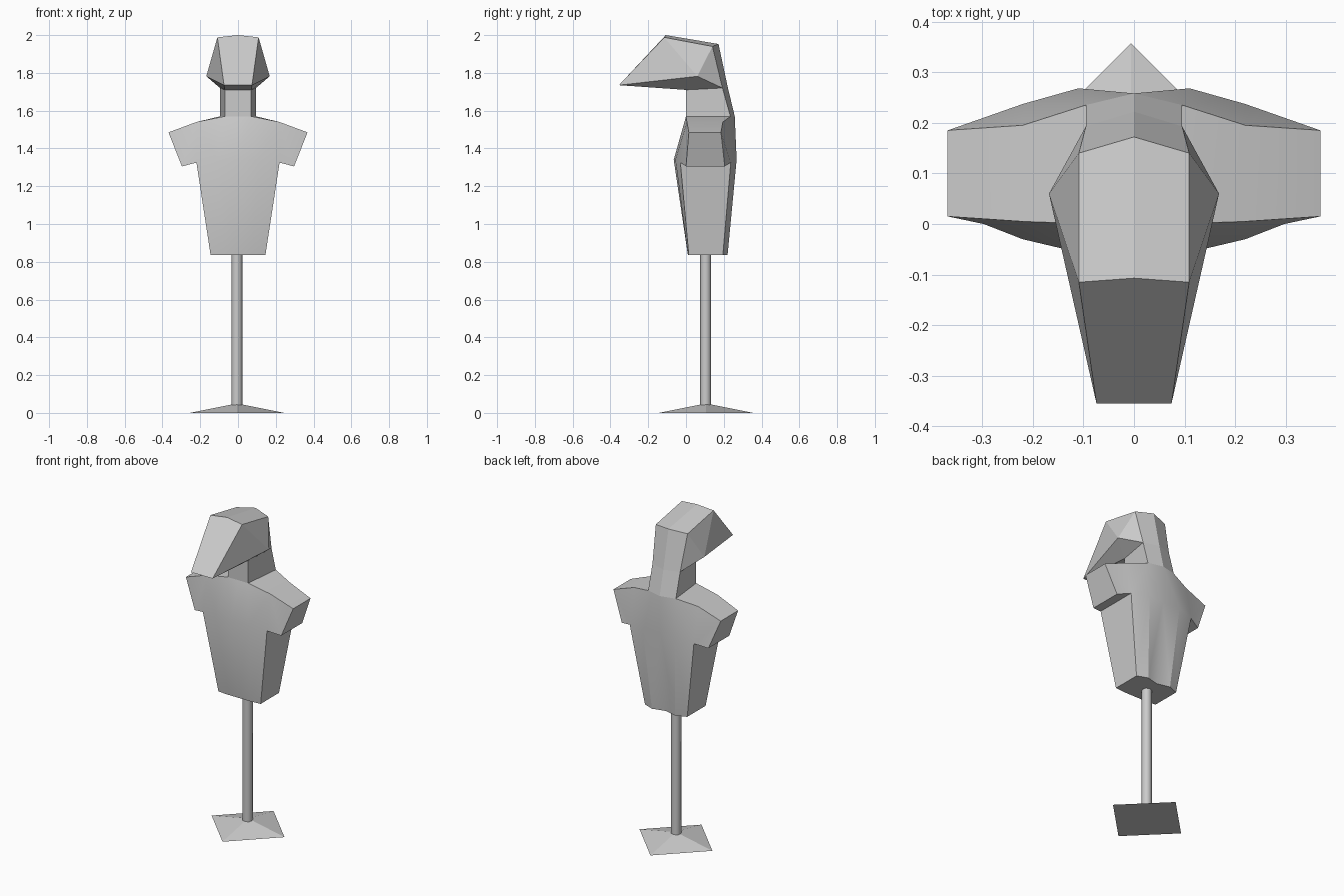
import bpy, bmesh, math

if "Cube" in bpy.data.objects:
    bpy.data.objects.remove(bpy.data.objects["Cube"])


def mirrored(name, pts, faces, smooth):
    """Right half from named points, mirrored over x = 0."""
    bm = bmesh.new()
    v = {k: bm.verts.new(p) for k, p in pts.items()}
    for f in faces:
        bm.faces.new([v[k] for k in f.split()])
    bmesh.ops.mirror(bm, geom=bm.verts[:] + bm.edges[:] + bm.faces[:],
                     axis='X', merge_dist=0.0005)
    bmesh.ops.remove_doubles(bm, verts=bm.verts[:], dist=0.0005)
    bmesh.ops.recalc_face_normals(bm, faces=bm.faces[:])
    me = bpy.data.meshes.new(name)
    bm.to_mesh(me)
    bm.free()
    ob = bpy.data.objects.new(name, me)
    bpy.context.collection.objects.link(ob)
    if smooth:
        bpy.ops.object.select_all(action='DESELECT')
        ob.select_set(True)
        bpy.context.view_layer.objects.active = ob
        bpy.ops.object.shade_smooth_by_angle(angle=math.radians(25))
    return ob


def cone(name, sides, r1, r2, z0, z1, y, x=-0.006):
    bpy.ops.mesh.primitive_cone_add(vertices=sides, radius1=r1, radius2=r2,
                                    depth=z1 - z0, location=(x, y, (z0 + z1) / 2))
    bpy.context.object.name = name


# stand: diamond foot and pole
cone("stand_foot", 4, 0.25, 0, 0, 0.05, 0.107)
cone("stand_pole", 8, 0.029, 0.029, 0.03, 0.87, 0.104)
bpy.ops.object.shade_smooth_by_angle(angle=math.radians(50))

# torso: half rings at hem (h), chest (c), shoulder (s), plus sleeve end (e)
rings = {
    "h": [(0, .01, .835), (.075, .01, .835), (.145, .015, .835),
          (.145, .195, .835), (.08, .22, .835), (0, .2, .835)],
    "c": [(0, -.065, 1.34), (.11, -.056, 1.34), (.22, -.03, 1.325),
          (.22, .237, 1.325), (.11, .268, 1.34), (0, .252, 1.34)],
    "s": [(0, 0, 1.57), (.07, 0, 1.57), (.22, .005, 1.54),
          (.22, .195, 1.54), (.095, .235, 1.57), (0, .258, 1.57)],
}
pts = {f"{k}{i}": p for k, ring in rings.items() for i, p in enumerate(ring)}
pts.update(e0=(.297, 0, 1.305), e1=(.297, .205, 1.305),
           e2=(.368, .185, 1.485), e3=(.368, .015, 1.485))
faces = [f"{a}{i} {a}{i + 1} {b}{i + 1} {b}{i}"
         for a, b in ("hc", "cs") for i in range(5) if (a, i) != ("c", 2)]
faces += ["h0 h1 h4 h5", "h1 h2 h3 h4",                    # underside
          "s1 s2 s3 s4",                                   # shoulder top
          "c2 e0 e1 c3", "c3 e1 e2 s3", "s3 e2 e3 s2",     # sleeve
          "s2 e3 e0 c2", "e0 e1 e2 e3"]
mirrored("torso", pts, faces, True)

# neck and hooded head with visor
pts = dict(
    nf0=(0, 0, 1.57), nf=(.07, 0, 1.57), nb=(.095, .235, 1.57), nb0=(0, .258, 1.57),
    uf0=(0, 0, 1.71), uf=(.07, 0, 1.71), ub=(.095, .193, 1.72), ub0=(0, .222, 1.72),
    tip0=(0, -.355, 1.735), tip=(.074, -.355, 1.735), cheek=(.168, .06, 1.782),
    tf0=(0, -.107, 2.0), tf=(.109, -.115, 1.988),
    tb=(.109, .14, 1.94), tb0=(0, .172, 1.953))
faces = ["nf0 nf uf uf0", "nf nb ub uf", "nb nb0 ub0 ub",         # neck
         "tf0 tf tb tb0", "tf0 tip0 tip tf",                      # crown, visor
         "tf tip cheek", "tf cheek tb", "tb cheek ub",            # side
         "tb ub ub0 tb0",                                         # back
         "tip0 uf0 uf tip", "tip uf cheek", "cheek uf ub"]        # underside
mirrored("hooded_head", pts, faces, False)
